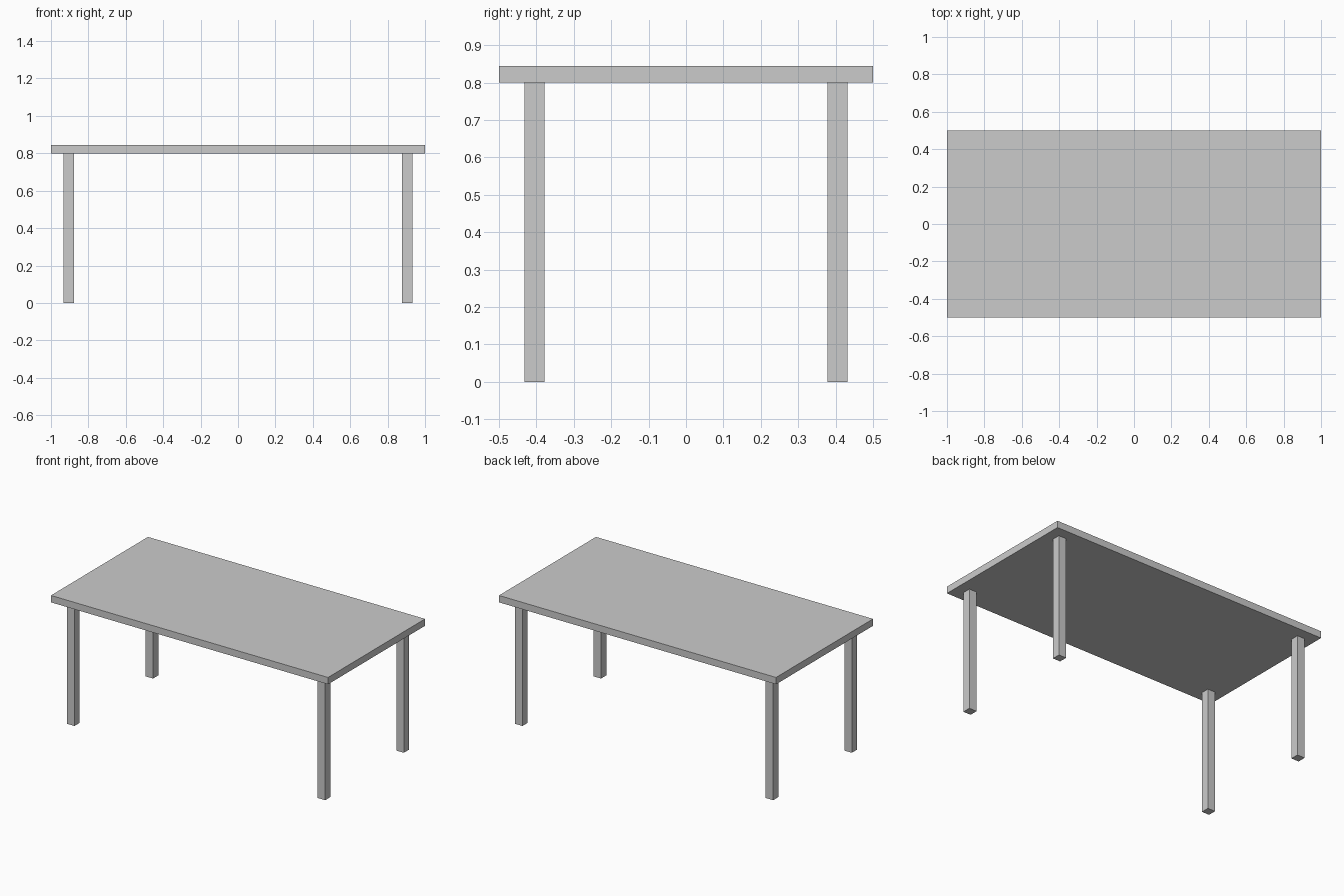
import bpy

if "Cube" in bpy.data.objects:
    bpy.data.objects.remove(bpy.data.objects["Cube"])

# One plain grey for the whole table
grey = bpy.data.materials.new("light_grey")
grey.diffuse_color = (0.6, 0.6, 0.6, 1.0)
grey.use_nodes = True
grey.node_tree.nodes["Principled BSDF"].inputs["Base Color"].default_value = grey.diffuse_color

TOP_SIZE = (2.0, 1.0, 0.045)
LEG_HEIGHT = 0.80
LEG_WIDTH = 0.054
LEG_X, LEG_Y = 0.905, 0.405


def box(name, centre, size):
    """Add a flat-shaded box with its scale applied."""
    bpy.ops.mesh.primitive_cube_add(size=1, location=centre)
    obj = bpy.context.object
    obj.name = name
    obj.scale = size
    bpy.ops.object.transform_apply(location=False, rotation=False, scale=True)
    obj.data.materials.append(grey)
    return obj


# Table top slab
box("table_top", (0, 0, LEG_HEIGHT + TOP_SIZE[2] / 2), TOP_SIZE)

# Four square legs, inset equally from the edges
for y_name, sy in (("front", -1), ("back", 1)):
    for x_name, sx in (("left", -1), ("right", 1)):
        box(f"{y_name}_{x_name}_leg",
            (sx * LEG_X, sy * LEG_Y, LEG_HEIGHT / 2),
            (LEG_WIDTH, LEG_WIDTH, LEG_HEIGHT))
